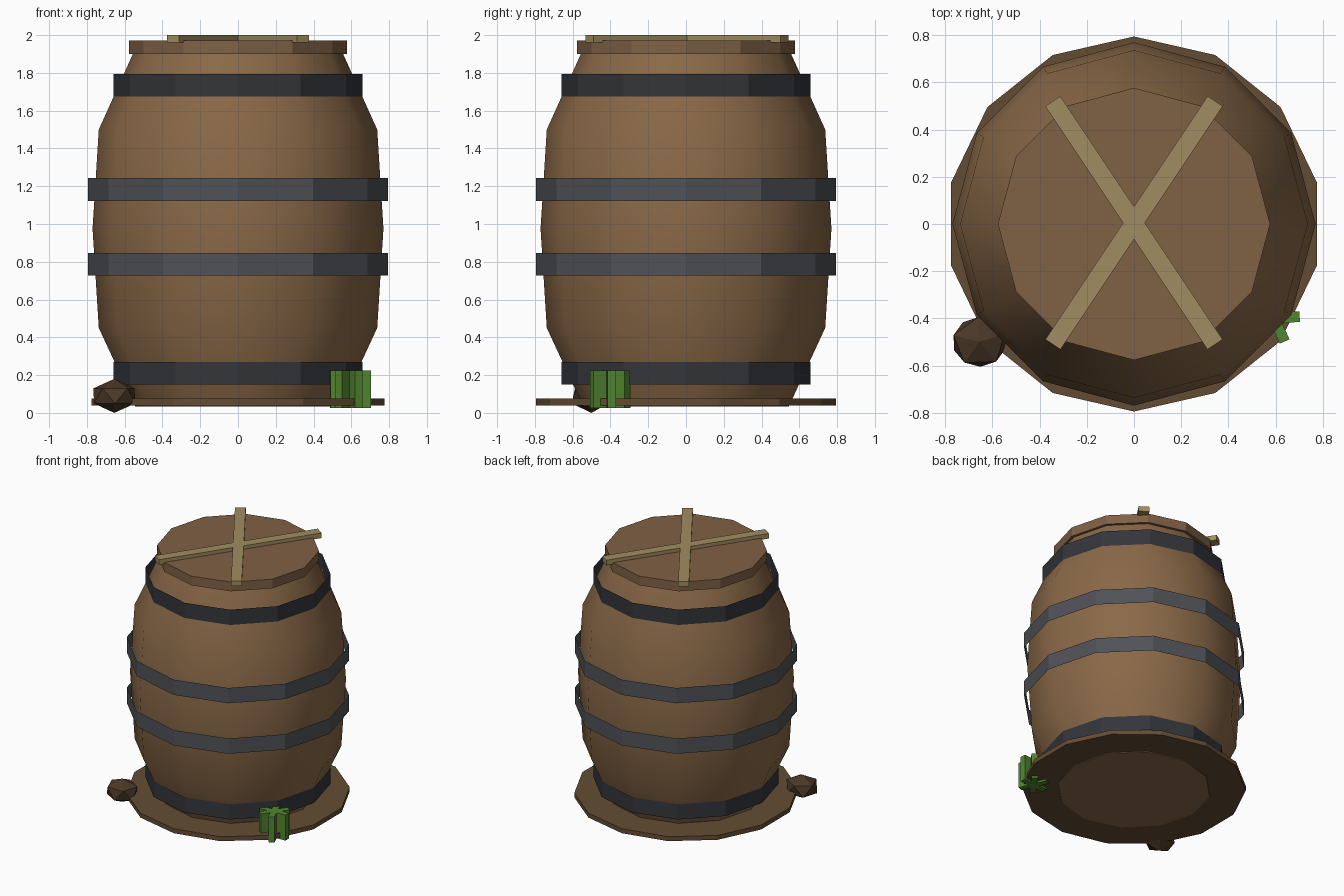
import bpy, bmesh, math
from mathutils import Matrix

if "Cube" in bpy.data.objects:
    bpy.data.objects.remove(bpy.data.objects["Cube"])


def material(name, srgb):
    m = bpy.data.materials.new(name)
    lin = [c / 12.92 if c <= 0.04045 else ((c + 0.055) / 1.055) ** 2.4 for c in srgb]
    m.diffuse_color = (*lin, 1)
    m.use_nodes = True
    m.node_tree.nodes["Principled BSDF"].inputs["Base Color"].default_value = m.diffuse_color
    return m


WOOD = material("barrel_wood", (0.54, 0.41, 0.28))
LID = material("lid_wood", (0.50, 0.38, 0.27))
BASE = material("base_wood", (0.39, 0.30, 0.20))
PLANK = material("pale_wood", (0.63, 0.55, 0.38))
IRON = material("iron", (0.31, 0.32, 0.34))
DARK_IRON = material("dark_iron", (0.20, 0.21, 0.23))
ROCK = material("rock_brown", (0.29, 0.22, 0.15))
GREEN = material("grass_green", (0.32, 0.52, 0.19))


def add_object(name, bm, mat):
    bmesh.ops.recalc_face_normals(bm, faces=bm.faces)
    mesh = bpy.data.meshes.new(name)
    bm.to_mesh(mesh)
    bm.free()
    mesh.materials.append(mat)
    ob = bpy.data.objects.new(name, mesh)
    bpy.context.collection.objects.link(ob)
    return ob


def lathe(name, profile, sides, mat, capped=True, turn=0.0):
    """Stack of polygon rings from (radius, z) points."""
    bm = bmesh.new()
    rings = []
    for r, z in profile:
        rings.append([bm.verts.new((r * math.cos(turn + math.tau * i / sides),
                                    r * math.sin(turn + math.tau * i / sides), z))
                      for i in range(sides)])
    for a, b in zip(rings, rings[1:]):
        for i in range(sides):
            j = (i + 1) % sides
            bm.faces.new((a[i], a[j], b[j], b[i]))
    if capped:
        bm.faces.new(rings[0][::-1])
        bm.faces.new(rings[-1])
    return add_object(name, bm, mat)


def box(bm, centre, size, angle):
    mat = (Matrix.Translation(centre) @ Matrix.Rotation(angle, 4, 'Z')
           @ Matrix.Diagonal((*size, 1)))
    bmesh.ops.create_cube(bm, size=1, matrix=mat)


# Bulging barrel, smooth shaded
barrel = lathe("barrel_body", [(0.545, 0.035), (0.737, 0.45), (0.77, 0.975),
                               (0.737, 1.50), (0.55, 1.915)], 12, WOOD)
bpy.context.view_layer.objects.active = barrel
barrel.select_set(True)
bpy.ops.object.shade_smooth_by_angle(angle=math.radians(40))

# Hoops: thin open bands
for name, r, z, mat in (("bottom_hoop", 0.66, 0.21, DARK_IRON),
                        ("lower_hoop", 0.793, 0.787, IRON),
                        ("upper_hoop", 0.793, 1.183, IRON),
                        ("top_hoop", 0.66, 1.735, DARK_IRON)):
    lathe(name, [(r, z - 0.06), (r, z + 0.06)], 12, mat, capped=False)

# Lid and base disc
lathe("lid", [(0.577, 1.90), (0.577, 1.972)], 12, LID)
lathe("base_disc", [(0.795, 0.04), (0.795, 0.075)], 14, BASE, turn=math.pi / 2)

# Crossed planks on the lid
for side, name in ((1, "cross_plank_a"), (-1, "cross_plank_b")):
    bm = bmesh.new()
    box(bm, (0, 0.005, 1.98), (1.24, 0.077, 0.04), side * math.radians(56.3))
    add_object(name, bm, PLANK)

# Rock at the front left
bm = bmesh.new()
bmesh.ops.create_icosphere(bm, subdivisions=1, radius=1,
                           matrix=Matrix.Translation((-0.655, -0.5, 0.09))
                           @ Matrix.Diagonal((0.128, 0.118, 0.09, 1))
                           @ Matrix.Rotation(0.35, 4, 'Z'))
add_object("rock", bm, ROCK)

# Grass tuft: three crossed upright blades
bm = bmesh.new()
for deg in (4, 54, 114):
    box(bm, (0.595, -0.4, 0.125), (0.215, 0.045, 0.20), math.radians(deg))
add_object("grass_tuft", bm, GREEN)
